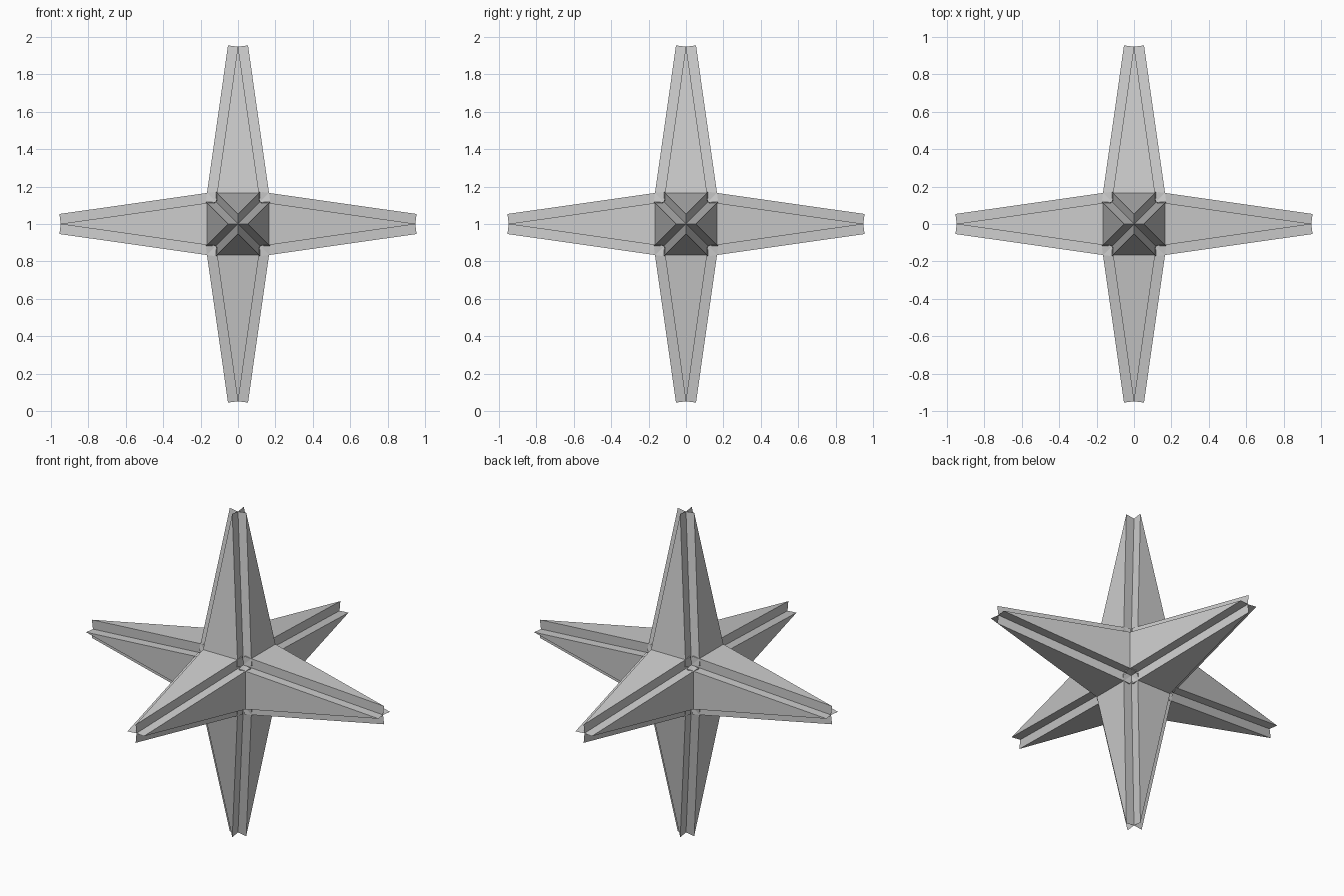
import bpy
from math import pi
from mathutils import Matrix, Vector

if "Cube" in bpy.data.objects:
    bpy.data.objects.remove(bpy.data.objects["Cube"])

BASE = 0.118     # half width of the central cube
TIP = 0.9475     # distance from centre to arm tip
PLATE = 0.054    # plate thickness
CENTRE = Matrix.Translation((0, 0, 1))

# One arm: four unconnected triangles, so thickening leaves grooves on the edges
verts, faces = [], []
for i in range(4):
    turn = Matrix.Rotation(i * pi / 2, 4, 'Z')
    triangle = [(-BASE, -BASE, BASE), (BASE, -BASE, BASE), (0, 0, TIP)]
    faces.append([len(verts) + k for k in range(3)])
    verts += [turn @ Vector(p) for p in triangle]
arm_mesh = bpy.data.meshes.new("arm_plates")
arm_mesh.from_pydata(verts, [], faces)

# Six arms, one along each axis direction
directions = {
    "top_arm": Matrix.Identity(4),
    "bottom_arm": Matrix.Rotation(pi, 4, 'X'),
    "front_arm": Matrix.Rotation(pi / 2, 4, 'X'),
    "back_arm": Matrix.Rotation(-pi / 2, 4, 'X'),
    "right_arm": Matrix.Rotation(pi / 2, 4, 'Y'),
    "left_arm": Matrix.Rotation(-pi / 2, 4, 'Y'),
}
for name, rotation in directions.items():
    arm = bpy.data.objects.new(name, arm_mesh)
    bpy.context.collection.objects.link(arm)
    arm.matrix_world = CENTRE @ rotation
    # Thicken outwards along each face normal
    solid = arm.modifiers.new("plate_thickness", 'SOLIDIFY')
    solid.thickness = PLATE
    solid.offset = 1
